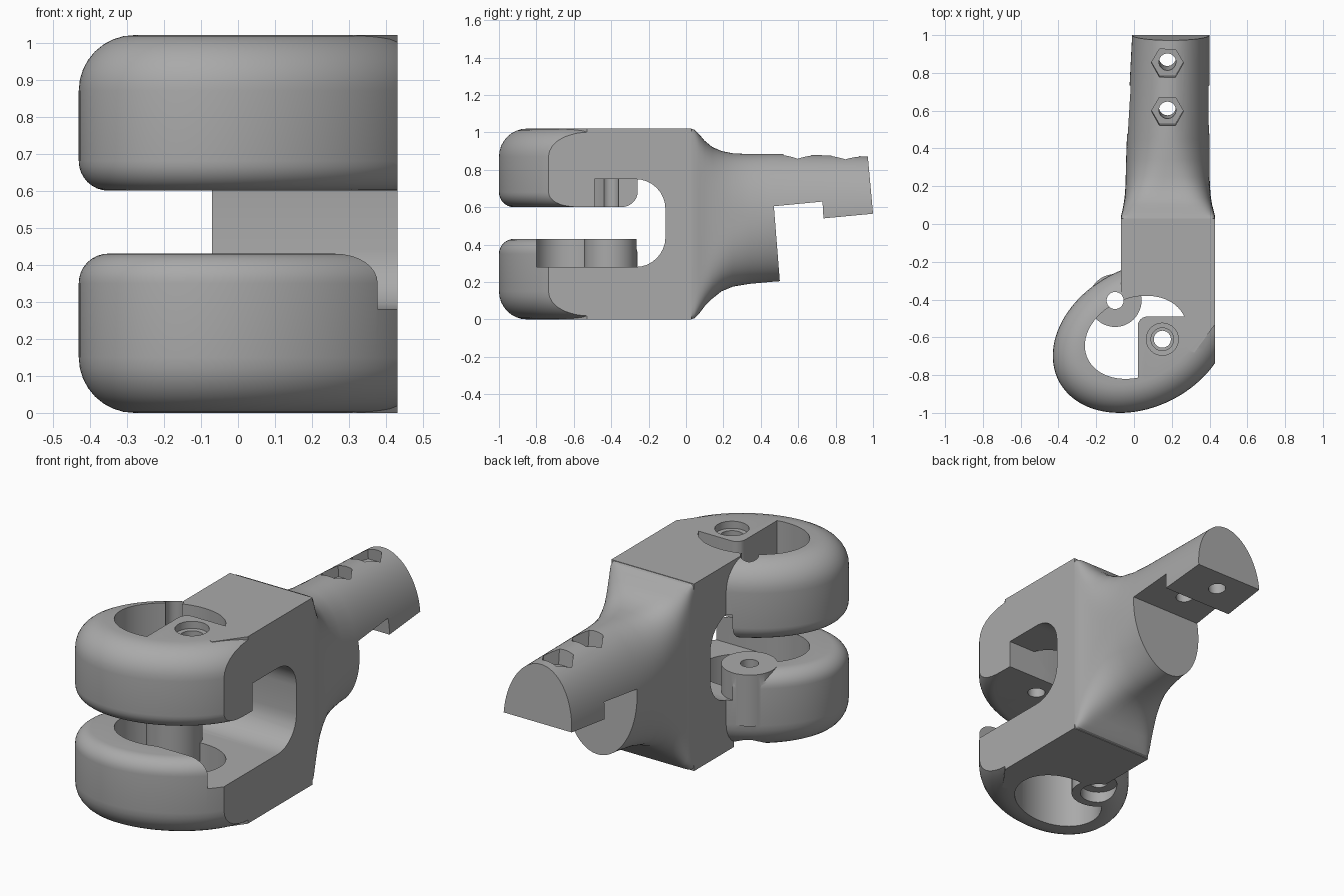
import bpy, bmesh, math
from mathutils import Matrix

cube = bpy.data.objects.get("Cube")
if cube:
    bpy.data.objects.remove(cube, do_unlink=True)

grey = bpy.data.materials.new("plain_grey")
grey.use_nodes = True
colour = (0.4, 0.4, 0.4, 1)
grey.diffuse_color = colour
grey.node_tree.nodes["Principled BSDF"].inputs["Base Color"].default_value = colour


def loft(name, rings):
    """Skin a stack of equal-length closed rings and cap both ends."""
    bm = bmesh.new()
    rows = [[bm.verts.new(p) for p in ring] for ring in rings]
    n = len(rows[0])
    for a, b in zip(rows, rows[1:]):
        for i in range(n):
            j = (i + 1) % n
            bm.faces.new((a[i], a[j], b[j], b[i]))
    bm.faces.new(rows[0][::-1])
    bm.faces.new(rows[-1])
    bmesh.ops.recalc_face_normals(bm, faces=bm.faces)
    mesh = bpy.data.meshes.new(name)
    bm.to_mesh(mesh)
    bm.free()
    mesh.materials.append(grey)
    ob = bpy.data.objects.new(name, mesh)
    bpy.context.collection.objects.link(ob)
    return ob


def plan(name, pts, z0, z1):
    return loft(name, [[(x, y, z) for x, y in pts] for z in (z0, z1)])


def side(name, pts, x0, x1):
    return loft(name, [[(x, y, z) for y, z in pts] for x in (x0, x1)])


def disc(x, y, r, n=48):
    return [(x + r * math.cos(math.tau * i / n), y + r * math.sin(math.tau * i / n))
            for i in range(n)]


def box(name, x0, x1, y0, y1, z0, z1):
    return plan(name, [(x0, y0), (x1, y0), (x1, y1), (x0, y1)], z0, z1)


def combine(ob, other, operation):
    """Apply a boolean and discard the second solid."""
    mod = ob.modifiers.new("boolean", "BOOLEAN")
    mod.operation, mod.object, mod.solver = operation, other, "EXACT"
    bpy.context.view_layer.update()
    deps = bpy.context.evaluated_depsgraph_get()
    mesh = bpy.data.meshes.new_from_object(ob.evaluated_get(deps))
    ob.modifiers.clear()
    ob.data = mesh
    bpy.data.objects.remove(other, do_unlink=True)


def cut(ob, other):
    combine(ob, other, "DIFFERENCE")


def oval(cx, cy, sx, sy, skew, inset=0, n=96):
    """Slanted ellipse, moved inwards along its normals by inset."""
    k = skew / sx
    h = math.sqrt(sy * sy - k * k)
    pts = []
    for i in range(n):
        c, s = math.cos(math.tau * i / n), math.sin(math.tau * i / n)
        tx, ty = -sx * s, -k * s + h * c
        d = math.hypot(tx, ty)
        pts.append((cx + sx * c - inset * ty / d, cy + k * c + h * s + inset * tx / d))
    return pts


def jaw(name, outer, inner, big=0.15, small=0.08, steps=8):
    """Oval jaw with a wide round on the outside and a smaller one by the gap."""
    sign = 1 if inner > outer else -1
    profile = []
    for i in range(steps + 1):
        a = math.pi / 2 * i / steps
        profile.append((big * (1 - math.sin(a)), outer + sign * big * (1 - math.cos(a))))
    for i in range(steps + 1):
        a = math.pi / 2 * i / steps
        profile.append((small * (1 - math.cos(a)), inner - sign * small * (1 - math.sin(a))))
    return loft(name, [[(x, y, z) for x, y in oval(0.04, -0.6, 0.47, 0.4, 0.046, inset)]
                       for inset, z in profile])


TOP = 1.02
BOSS = (-0.1, -0.405)
SCREW = (0.15, -0.61)
OPENING = oval(0.01, -0.6, 0.27, 0.22, 0.012)

# Upper jaw: oval opening with a solid screw pad on one side
upper = jaw("upper_jaw", TOP, 0.6)
opening = plan("opening", OPENING, 0.5, 1.1)
r = 0.05
pad = [(0.5, -0.9), (0.5, -0.49), (0.02 + r, -0.49)]
pad += [(0.02 + r - r * math.sin(a * math.pi / 12), -0.49 - r + r * math.cos(a * math.pi / 12))
        for a in range(1, 7)]
pad += [(0.02, -0.9)]
cut(opening, plan("pad", pad, 0.4, 1.2))

# Lower jaw: same opening with a round boss
lower = jaw("lower_jaw", 0, 0.43)
low_opening = plan("low_opening", OPENING, -0.1, 0.5)
cut(low_opening, plan("boss_keep", disc(*BOSS, 0.14), -0.2, 0.6))

# Back block joins both jaws
body = plan("clamp_body", [(-0.07, 0.03), (0.43, 0.03), (0.43, -0.53), (0.32, -0.68),
                           (0.1, -0.6), (-0.07, -0.4)], 0, TOP)
combine(body, upper, "UNION")
combine(body, lower, "UNION")
cut(body, box("trim", 0.43, 0.8, -1.2, 0.5, -0.2, 1.3))

# Side window with a rounded end
window = [(-0.8, 0.28)]
for cz, z, start in ((0.44, 0.28, -90), (0.59, 0.75, 0)):
    for i in range(9):
        a = math.radians(start + 90 * i / 8)
        window.append((-0.27 + 0.16 * math.cos(a), cz + 0.16 * math.sin(a)))
window += [(-0.49, 0.75), (-0.49, 0.6), (-0.8, 0.6)]
cut(body, side("window", window, -0.1, 0.7))
cut(body, opening)
cut(body, low_opening)

# Boss and screw holes with their recesses
combine(body, plan("boss", disc(*BOSS, 0.14), 0.15, 0.43), "UNION")
cut(body, plan("boss_hole", disc(*BOSS, 0.045), -0.2, 1.2))
cut(body, plan("boss_recess", disc(*BOSS, 0.095), -0.2, 0.06))
cut(body, plan("screw_hole", disc(*SCREW, 0.045), 0.5, 1.2))
cut(body, loft("screw_recess", [[(x, y, z) for x, y in disc(*SCREW, rad)]
                                for rad, z in ((0.06, 0.93), (0.06, 0.98), (0.085, 0.981), (0.085, 1.1))]))

# Arm: flared neck blending from the block into a tapering oval bar
# y, x from, x to, z from, z to, squareness
sections = [(0.02, -0.07, 0.43, 0, TOP, 40), (0.045, -0.068, 0.428, 0.006, 1.014, 24),
            (0.07, -0.062, 0.422, 0.03, 0.99, 12), (0.1, -0.056, 0.414, 0.07, 0.955, 8),
            (0.14, -0.05, 0.407, 0.11, 0.922, 5), (0.19, -0.046, 0.403, 0.15, 0.9, 3.6),
            (0.25, -0.044, 0.4, 0.175, 0.888, 2.7), (0.34, -0.042, 0.4, 0.19, 0.884, 2.2),
            (0.45, -0.038, 0.4, 0.2, 0.885, 2), (1.1, -0.005, 0.4, 0.25, 0.868, 2)]


def squircle(y, x0, x1, z0, z1, e, n=96):
    ring = []
    for i in range(n):
        a = math.tau * (i + 0.5) / n
        c, s = math.cos(a), math.sin(a)
        ring.append(((x0 + x1) / 2 + (x1 - x0) / 2 * math.copysign(abs(c) ** (2 / e), c), y,
                     (z0 + z1) / 2 + (z1 - z0) / 2 * math.copysign(abs(s) ** (2 / e), s)))
    return ring


arm = loft("arm", [squircle(*s) for s in sections])

# Stepped flat underside and slanted end
cut(arm, side("underside", [(0.51, 0.1), (0.47, 0.605), (0.73, 0.63), (0.735, 0.54), (1.0, 0.565),
                            (0.965, 0.95), (1.3, 1), (1.3, 0.1)], -0.5, 0.8))

# Hexagonal nut pockets with through holes
for y in (0.6, 0.855):
    for rad, n, z0 in ((0.085, 6, 0.8), (0.045, 32, 0.4)):
        tool = plan("nut_cut", disc(0, 0, rad, n), z0 - 0.83, 0.3)
        tool.data.transform(Matrix.Translation((0.177, y, 0.83))
                            @ Matrix.Rotation(math.radians(5.5), 4, "X"))
        cut(arm, tool)

# Smooth rounds, sharp machined edges
for ob in (body, arm):
    bpy.ops.object.select_all(action="DESELECT")
    ob.select_set(True)
    bpy.context.view_layer.objects.active = ob
    bpy.ops.object.shade_smooth_by_angle(angle=math.radians(30))
